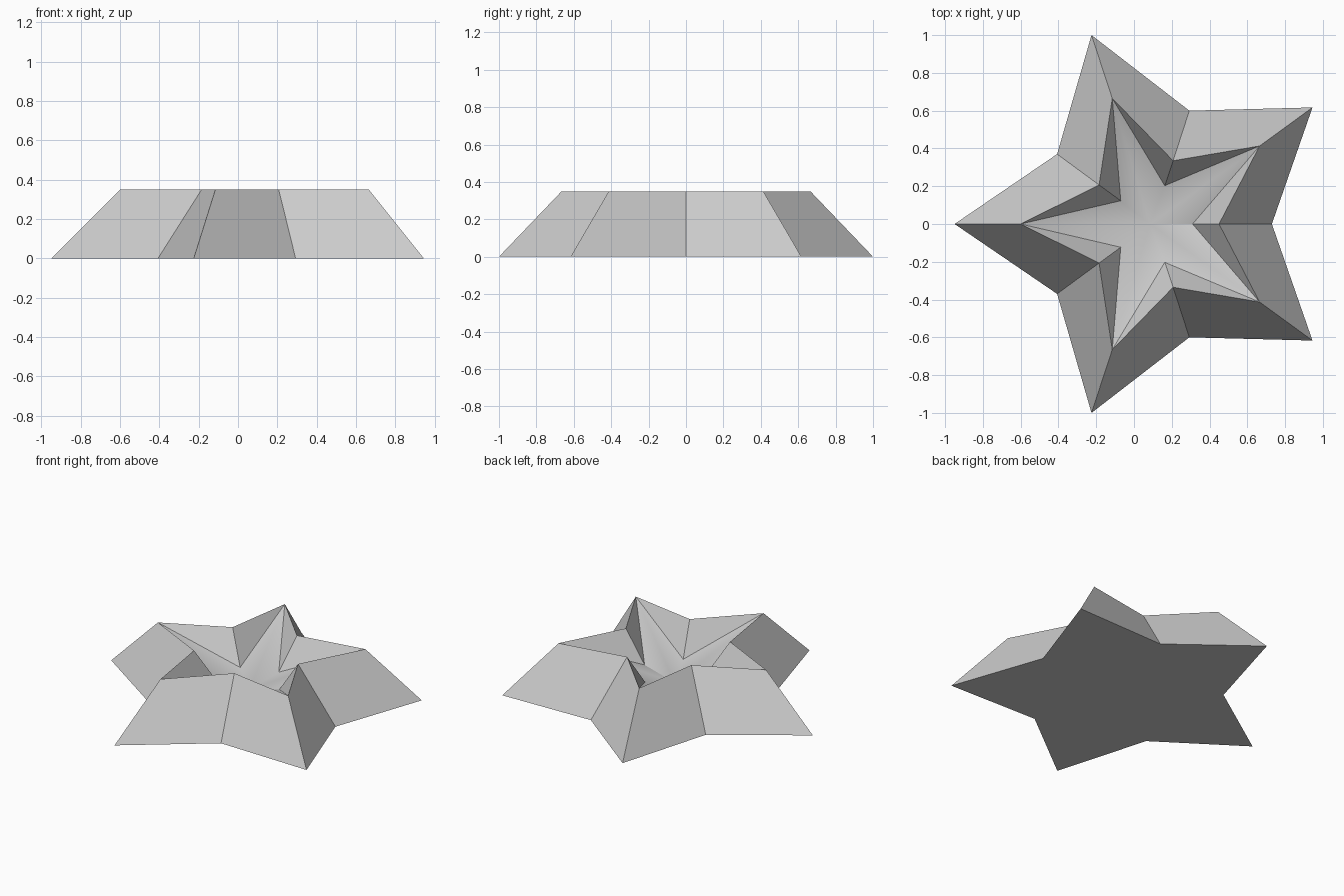
import bpy
import bmesh

if "Cube" in bpy.data.objects:
    bpy.data.objects.remove(bpy.data.objects["Cube"])

# Half outlines of the star, running from the left tip round to the right notch
# (tip, notch, tip, notch, tip, notch); the other half is mirrored in y.
BASE = [(-0.95, 0), (-0.407, 0.37), (-0.225, 1.0), (0.293, 0.60), (0.945, 0.617), (0.73, 0)]
RIM = [(-0.60, 0), (-0.185, 0.207), (-0.115, 0.665), (0.207, 0.335), (0.665, 0.413), (0.45, 0)]
BOWL = [(-0.07, 0.123), (0.163, 0.203), (0.31, 0)]  # inner notches only
RIM_Z, BOWL_Z, CENTRE = 0.35, 0.14, (0.085, 0, 0.08)


def mirrored(half):
    """Close a half outline by mirroring the points that are off the axis."""
    return half + [(x, -y) for x, y in reversed(half) if y > 0]


def ring(bm, half, z):
    return [bm.verts.new((x, y, z)) for x, y in mirrored(half)]


bm = bmesh.new()
base = ring(bm, BASE, 0)
rim = ring(bm, RIM, RIM_Z)
notches = ring(bm, BOWL, BOWL_Z)
centre = bm.verts.new(CENTRE)

# Flat underside and sloping outer walls
bm.faces.new(base)
for i in range(10):
    j = (i + 1) % 10
    bm.faces.new((base[i], base[j], rim[j], rim[i]))

# Sunken star: steep walls at each notch, and an arm sloping from each tip to the centre
for k in range(5):
    tip, top, nxt = rim[2 * k], rim[2 * k + 1], rim[(2 * k + 2) % 10]
    low, prev = notches[k], notches[k - 1]
    bm.faces.new((tip, top, low))
    bm.faces.new((top, nxt, low))
    bm.faces.new((tip, low, centre))
    bm.faces.new((prev, tip, centre))

bmesh.ops.recalc_face_normals(bm, faces=bm.faces)
mesh = bpy.data.meshes.new("star_dish")
bm.to_mesh(mesh)
bm.free()

grey = bpy.data.materials.new("light grey")
grey.diffuse_color = (0.6, 0.6, 0.6, 1)
grey.use_nodes = True
grey.node_tree.nodes["Principled BSDF"].inputs["Base Color"].default_value = grey.diffuse_color
mesh.materials.append(grey)

star = bpy.data.objects.new("star_dish", mesh)
bpy.context.collection.objects.link(star)
bpy.context.view_layer.objects.active = star
star.select_set(True)
bpy.ops.object.shade_smooth_by_angle(angle=0.5236)
